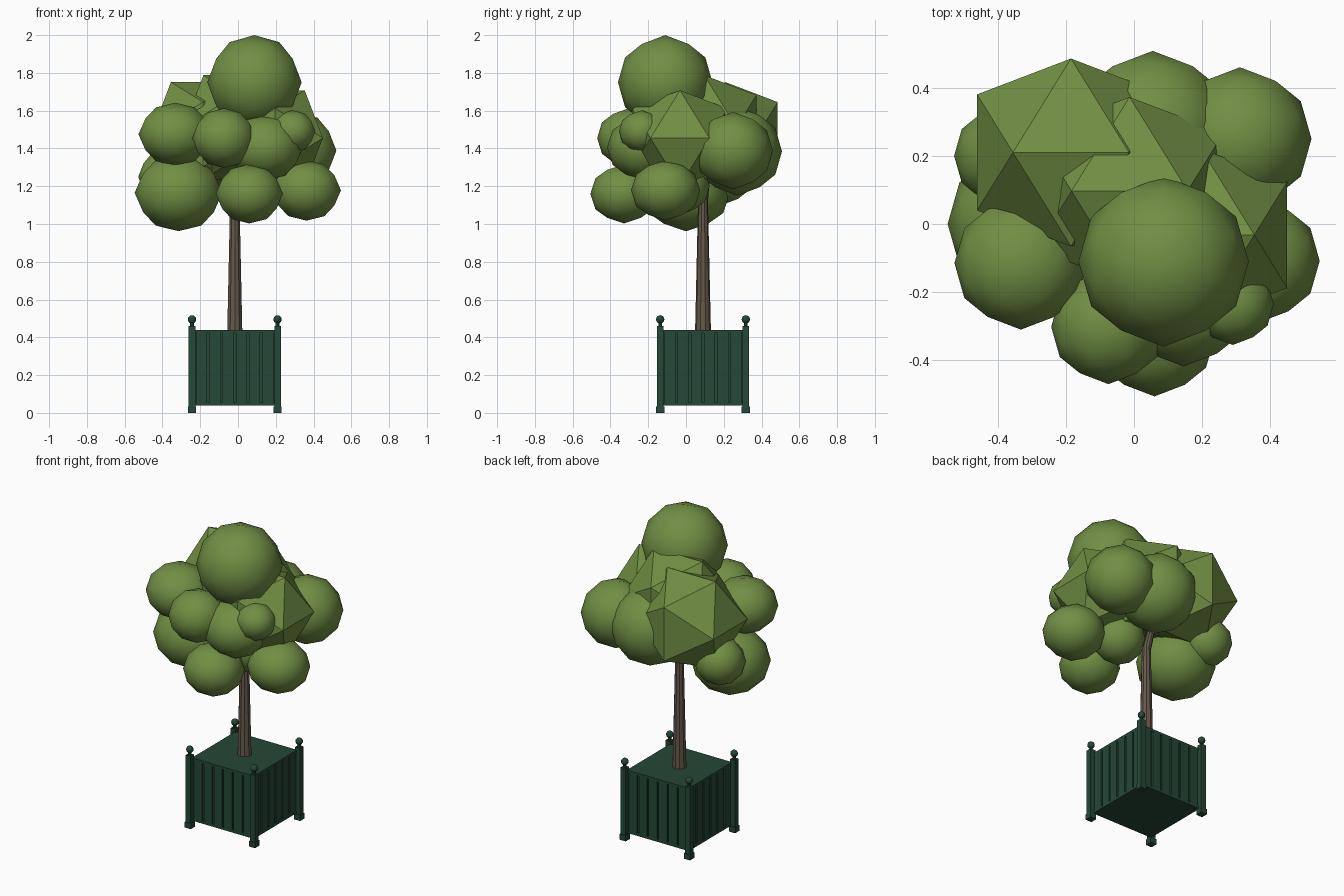
import bpy, bmesh, math
from mathutils import Vector, Matrix

if "Cube" in bpy.data.objects:
    bpy.data.objects.remove(bpy.data.objects["Cube"])


def material(name, rgb):
    m = bpy.data.materials.new(name)
    m.diffuse_color = (*rgb, 1)
    m.use_nodes = True
    m.node_tree.nodes["Principled BSDF"].inputs["Base Color"].default_value = m.diffuse_color
    return m


LEAF = material("leaf_green", (0.165, 0.275, 0.058))
WOOD = material("bark_brown", (0.13, 0.098, 0.072))
PAINT = material("planter_green", (0.018, 0.065, 0.038))
CX, CY = -0.017, 0.09   # planter and trunk axis


def finish(name, bm, mat, smooth=False):
    me = bpy.data.meshes.new(name)
    bmesh.ops.recalc_face_normals(bm, faces=bm.faces)
    bm.to_mesh(me)
    bm.free()
    me.materials.append(mat)
    ob = bpy.data.objects.new(name, me)
    bpy.context.collection.objects.link(ob)
    if smooth:
        bpy.ops.object.select_all(action='DESELECT')
        ob.select_set(True)
        bpy.context.view_layer.objects.active = ob
        bpy.ops.object.shade_smooth_by_angle(angle=math.radians(30))
    return ob


def box(bm, center, size):
    bmesh.ops.create_cube(bm, size=1, matrix=Matrix.Translation(center) @ Matrix.Diagonal((*size, 1)))


def golden_points():
    g = (1 + 5 ** 0.5) / 2
    pts = []
    for s in (-1, 1):
        for t in (-g, g):
            pts += [Vector((s, 0, t)), Vector((0, t, s)), Vector((t, s, 0))]
    return [p.normalized() for p in pts]


def leaf_clump(name, center, radius, height, rounded):
    # axis-aligned icosahedron, once subdivided when rounded
    pts = golden_points()
    if rounded:
        n = len(pts)
        pts += [(pts[i] + pts[j]).normalized() for i in range(n) for j in range(i)
                if (pts[i] - pts[j]).length < 1.1]
    bm = bmesh.new()
    for p in pts:
        bm.verts.new((center[0] + p.x * radius, center[1] + p.y * radius, center[2] + p.z * height))
    bmesh.ops.convex_hull(bm, input=bm.verts)
    finish(name, bm, LEAF, rounded)


def limb(name, a, b, r1, r2, sides=10):
    a, b = Vector(a), Vector(b)
    d = b - a
    bm = bmesh.new()
    bmesh.ops.create_cone(bm, cap_ends=True, segments=sides, radius1=r1, radius2=r2, depth=d.length,
                          matrix=Matrix.Translation((a + b) / 2) @ d.to_track_quat('Z', 'Y').to_matrix().to_4x4())
    finish(name, bm, WOOD, True)


# planter core
bm = bmesh.new()
box(bm, (CX, CY, 0.24), (0.416, 0.416, 0.40))
finish("planter_body", bm, PAINT)

# slats and edge rails on four sides
bm = bmesh.new()
pitch = 0.42 / 6
for k in range(4):
    part = bmesh.new()
    for i in range(6):
        box(part, ((i - 2.5) * pitch, -0.211, 0.24), (pitch - 0.012, 0.014, 0.38))
    for z in (0.048, 0.432):
        box(part, (0, -0.211, z), (0.43, 0.014, 0.016))
    bmesh.ops.transform(part, verts=part.verts,
                        matrix=Matrix.Translation((CX, CY, 0)) @ Matrix.Rotation(k * math.pi / 2, 4, 'Z'))
    tmp = bpy.data.meshes.new("side")
    part.to_mesh(tmp)
    part.free()
    bm.from_mesh(tmp)
    bpy.data.meshes.remove(tmp)
finish("planter_slats", bm, PAINT)

# corner posts, feet and ball finials
for sx in (-1, 1):
    for sy in (-1, 1):
        x, y = CX + sx * 0.2265, CY + sy * 0.2265
        bm = bmesh.new()
        box(bm, (x, y, 0.245), (0.035, 0.035, 0.43))
        box(bm, (x, y, 0.0175), (0.043, 0.043, 0.035))
        finish("corner_post", bm, PAINT)
        bm = bmesh.new()
        bmesh.ops.create_uvsphere(bm, u_segments=12, v_segments=8, radius=0.022,
                                  matrix=Matrix.Translation((x, y, 0.495)))
        bmesh.ops.create_cone(bm, cap_ends=True, segments=8, radius1=0.01, radius2=0.01, depth=0.025,
                              matrix=Matrix.Translation((x, y, 0.467)))
        finish("post_finial", bm, PAINT, True)

# trunk and branch into the crown
limb("trunk", (CX, CY, 0.43), (CX, CY, 1.13), 0.042, 0.026)
limb("upper_branch", (CX, CY, 1.11), (-0.07, 0.12, 1.40), 0.026, 0.018)

# rounded leaf clumps: x, y, z, radius, half height
clumps = [
    (0.087, -0.11, 1.75, 0.25, 0.25),
    (-0.332, -0.115, 1.475, 0.195, 0.167),
    (-0.075, -0.302, 1.455, 0.168, 0.158),
    (0.145, -0.22, 1.405, 0.198, 0.175),
    (0.29, -0.235, 1.49, 0.12, 0.112),
    (-0.315, 0.0, 1.165, 0.232, 0.203),
    (0.06, -0.328, 1.16, 0.178, 0.157),
    (0.362, -0.108, 1.178, 0.183, 0.16),
    (0.311, 0.25, 1.388, 0.21, 0.205),
    (0.055, 0.272, 1.385, 0.236, 0.235),
    (-0.378, 0.2, 1.25, 0.15, 0.145),
    (0.09, -0.03, 1.2, 0.155, 0.15),
]
for x, y, z, r, h in clumps:
    leaf_clump("round_leaf_clump", (x, y, z), r, h, True)

# faceted leaf clumps
for x, y, z, r in [(-0.185, 0.21, 1.475, 0.324), (0.197, -0.032, 1.455, 0.297), (-0.013, 0.097, 1.512, 0.324)]:
    leaf_clump("faceted_leaf_clump", (x, y, z), r, r, False)
